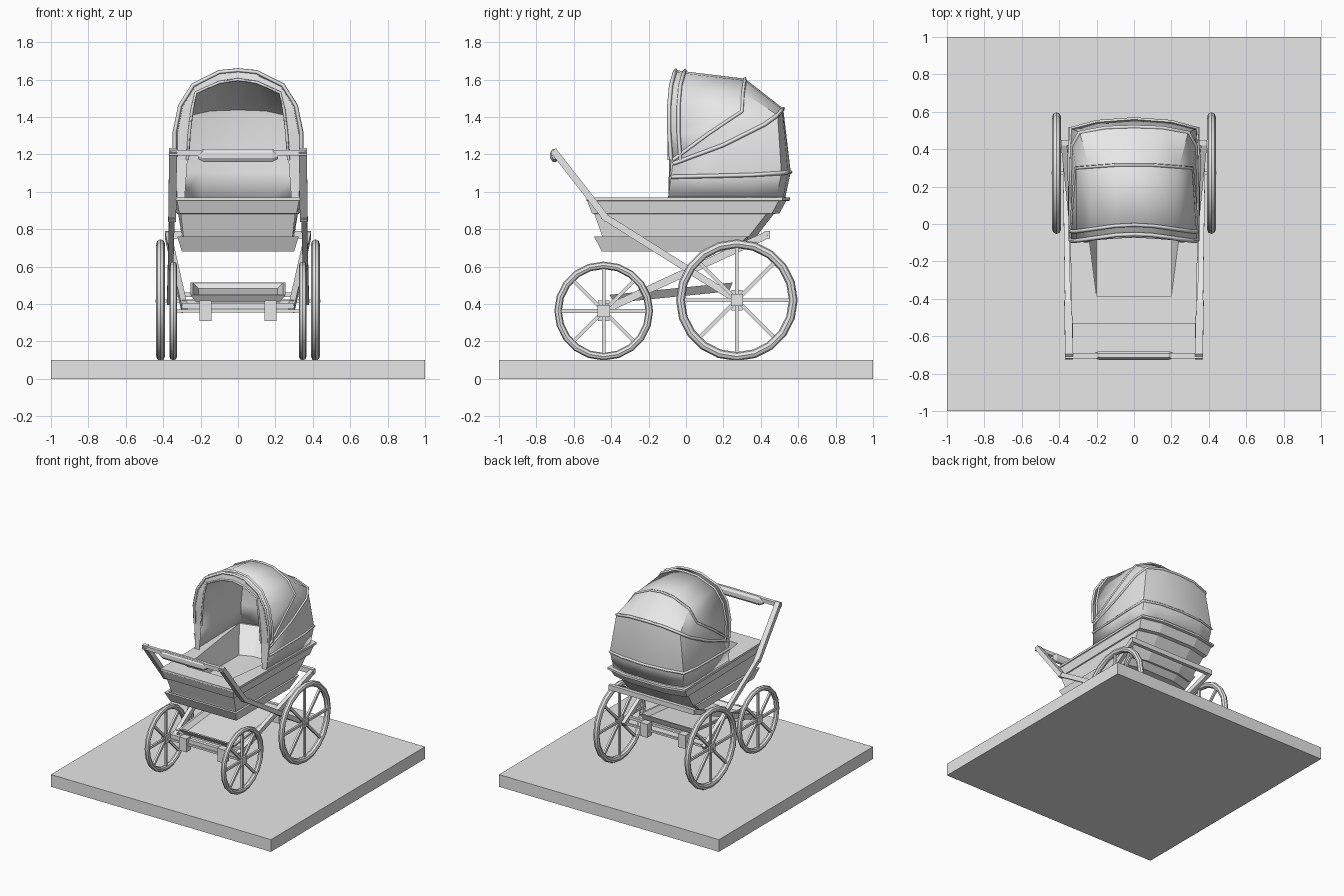
import bpy, bmesh, math
from mathutils import Vector, Matrix

if "Cube" in bpy.data.objects:
    bpy.data.objects.remove(bpy.data.objects["Cube"])

grey = bpy.data.materials.new("light grey")
grey.use_nodes = True
grey.diffuse_color = (0.8, 0.8, 0.8, 1)
grey.node_tree.nodes["Principled BSDF"].inputs["Base Color"].default_value = (0.8, 0.8, 0.8, 1)


def finish(name, bm, smooth=None):
    bmesh.ops.recalc_face_normals(bm, faces=bm.faces)
    me = bpy.data.meshes.new(name)
    bm.to_mesh(me)
    bm.free()
    ob = bpy.data.objects.new(name, me)
    bpy.context.collection.objects.link(ob)
    me.materials.append(grey)
    if smooth:
        bpy.ops.object.select_all(action='DESELECT')
        ob.select_set(True)
        bpy.context.view_layer.objects.active = ob
        bpy.ops.object.shade_smooth_by_angle(angle=math.radians(smooth))
    return ob


def add_box(bm, centre, size):
    bmesh.ops.create_cube(bm, size=1, matrix=Matrix.Translation(centre) @ Matrix.Diagonal((*size, 1)))


def box(name, centre, size):
    bm = bmesh.new()
    add_box(bm, centre, size)
    return finish(name, bm)


def bar(name, p, q, w, h):
    """Rectangular bar from p to q, w wide sideways and h deep."""
    p, q = Vector(p), Vector(q)
    d = (q - p).normalized()
    side = Vector((1, 0, 0)) if abs(d.x) < 0.9 else Vector((0, 1, 0))
    up = d.cross(side).normalized()
    side = up.cross(d)
    rot = Matrix((side, up, d)).transposed().to_4x4()
    bm = bmesh.new()
    bmesh.ops.create_cube(bm, size=1, matrix=Matrix.Translation((p + q) / 2) @ rot
                          @ Matrix.Diagonal((w, h, (q - p).length, 1)))
    return finish(name, bm)


def loft(name, rings, closed=True, caps=True, smooth=None):
    bm = bmesh.new()
    rows = [[bm.verts.new(p) for p in r] for r in rings]
    n = len(rows[0])
    for a, b in zip(rows, rows[1:]):
        for i in range(n if closed else n - 1):
            j = (i + 1) % n
            bm.faces.new((a[i], a[j], b[j], b[i]))
    if caps:
        bm.faces.new(rows[0])
        bm.faces.new(rows[-1])
    return finish(name, bm, smooth)


def hull_ring(wf, wb, y0, y1, z):
    """Horizontal outline: straight front, gently bowed back."""
    return [(-wf, y0, z), (wf, y0, z), (wb, y1 - 0.04, z), (wb * 0.5, y1, z),
            (-wb * 0.5, y1, z), (-wb, y1 - 0.04, z)]


def wheel(name, x, y, z, radius, tube):
    bm = bmesh.new()
    n, m = 20, 8
    centre_r = radius - tube
    grid = []
    for i in range(n):
        a = math.tau * i / n
        grid.append([])
        for j in range(m):
            b = math.tau * j / m
            r = centre_r + tube * math.cos(b)
            grid[-1].append(bm.verts.new((x + tube * math.sin(b), y + r * math.sin(a), z + r * math.cos(a))))
    for i in range(n):
        for j in range(m):
            k, l = (i + 1) % n, (j + 1) % m
            bm.faces.new((grid[i][j], grid[k][j], grid[k][l], grid[i][l]))
    finish(name + "_tyre", bm, 40)
    bm = bmesh.new()
    for i in range(4):
        rot = Matrix.Translation((x, y, z)) @ Matrix.Rotation(i * math.pi / 4, 4, 'X')
        bmesh.ops.create_cube(bm, size=1, matrix=rot @ Matrix.Diagonal((0.016, 0.02, 2 * centre_r, 1)))
    add_box(bm, (x, y, z), (0.04, 0.065, 0.065))
    finish(name + "_spokes_and_hub", bm)


# Ground plate
box("base_plate", (0, 0, 0.05), (2, 2, 0.1))

# Wheels and axles
for side, s in (("left", 1), ("right", -1)):
    wheel("front_wheel_" + side, s * 0.346, -0.44, 0.363, 0.264, 0.02)
    wheel("rear_wheel_" + side, s * 0.414, 0.272, 0.421, 0.325, 0.0235)
bar("front_axle", (-0.36, -0.44, 0.363), (0.36, -0.44, 0.363), 0.016, 0.016)
bar("rear_axle", (-0.44, 0.272, 0.415), (0.44, 0.272, 0.415), 0.016, 0.016)

# Frame, mirrored to both sides
for side, s in (("left", 1), ("right", -1)):
    bar("handle_arm_" + side, (s * 0.347, -0.71, 1.222), (s * 0.352, -0.42, 0.85), 0.042, 0.036)
    bar("handle_brace_" + side, (s * 0.354, -0.445, 0.872), (s * 0.365, 0.29, 0.41), 0.03, 0.036)
    bar("frame_rail_" + side, (s * 0.285, -0.43, 0.372), (s * 0.375, 0.435, 0.77), 0.032, 0.04)
    for end, y, z in (("front", -0.44, 0.365), ("rear", 0.272, 0.42)):
        box(f"{end}_axle_block_{side}", (s * 0.173, y, z), (0.065, 0.06, 0.11))
bar("front_crossbar", (-0.3, -0.43, 0.39), (0.3, -0.43, 0.39), 0.03, 0.03)
bar("middle_crossbar", (-0.3, -0.37, 0.41), (0.3, -0.37, 0.41), 0.025, 0.025)
bar("rear_crossbar", (-0.39, 0.435, 0.77), (0.39, 0.435, 0.77), 0.03, 0.04)
bar("lower_rear_crossbar", (-0.37, 0.23, 0.45), (0.37, 0.23, 0.45), 0.022, 0.022)

# Push handle with a thicker grip
bar("handle_crossbar", (-0.37, -0.705, 1.208), (0.37, -0.705, 1.208), 0.03, 0.03)
grip = []
for x, r in ((-0.215, 0.018), (-0.185, 0.034), (0.185, 0.034), (0.215, 0.018)):
    grip.append([(x, -0.703 + 0.75 * r * math.cos(a), 1.195 + 1.1 * r * math.sin(a))
                 for a in (math.tau * (i + 0.5) / 8 for i in range(8))])
loft("handle_grip", grip)


# Sloping storage tray with flared walls
def tray_ring(w, y0, y1, lift):
    return [(x, y, 0.435 + 0.1 * (y + 0.4) + lift) for x, y in ((-w, y0), (w, y0), (w, y1), (-w, y1))]


loft("storage_tray", [tray_ring(0.22, -0.38, 0.23, -0.03), tray_ring(0.255, -0.41, 0.25, 0.015),
                      tray_ring(0.24, -0.395, 0.235, 0.015), tray_ring(0.21, -0.37, 0.22, -0.015)])

# Flared under-carriage dish
loft("body_support", [hull_ring(0.3, 0.3, -0.45, 0.28, 0.68), hull_ring(0.325, 0.325, -0.492, 0.37, 0.762),
                      hull_ring(0.305, 0.31, -0.47, 0.36, 0.762), hull_ring(0.28, 0.28, -0.43, 0.27, 0.7)])

# Pram body: tapered hull, overhanging band, rim and hollow cavity
loft("pram_body", [
    hull_ring(0.288, 0.295, -0.44, 0.34, 0.72), hull_ring(0.292, 0.3, -0.447, 0.375, 0.76),
    hull_ring(0.306, 0.32, -0.49, 0.47, 0.882), hull_ring(0.314, 0.33, -0.503, 0.5, 0.885),
    hull_ring(0.326, 0.345, -0.528, 0.535, 0.95), hull_ring(0.332, 0.352, -0.532, 0.556, 0.953),
    hull_ring(0.332, 0.352, -0.532, 0.556, 0.97), hull_ring(0.2, 0.31, -0.385, 0.5, 0.97),
    hull_ring(0.2, 0.2, -0.385, 0.34, 0.8)])

# Hood bows as half arches from the side edge to the crown
lip = [(.27, -.09, 1.17), (.26, -.09, 1.32), (.245, -.09, 1.44), (.225, -.08, 1.53), (.1, -.07, 1.585), (0, -.065, 1.60)]
front = [(.338, -.08, 1.17), (.338, -.09, 1.32), (.31, -.09, 1.46), (.24, -.08, 1.57), (.1, -.06, 1.64), (0, -.055, 1.65)]
second = [(.338, -.07, 1.17), (.325, .12, 1.31), (.31, .30, 1.43), (.24, .305, 1.53), (.1, .315, 1.595), (0, .315, 1.605)]
third = [(.338, -.07, 1.15), (.338, .2, 1.25), (.33, .42, 1.36), (.29, .49, 1.41), (.15, .515, 1.44), (0, .52, 1.445)]
fourth = [(.338, -.08, 1.08), (.342, .15, 1.085), (.345, .35, 1.09), (.335, .51, 1.1), (.2, .545, 1.105), (0, .56, 1.105)]
bottom = [(.325, -.095, .965), (.33, .15, .965), (.335, .35, .965), (.32, .485, .965), (.19, .52, .965), (0, .53, .965)]


def arch(half):
    return half + [(-x, y, z) for x, y, z in half[-2::-1]]


hood = loft("hood_canopy", [arch(b) for b in (front, second, third, fourth, bottom)], False, False, 32)
shell = hood.modifiers.new("cloth_thickness", 'SOLIDIFY')
shell.thickness = 0.015
shell.offset = -1
loft("hood_front_lip", [arch(lip), arch(front)], False, False)
for side, s in (("left", 1), ("right", -1)):
    loft("hood_front_post_" + side, [
        [(s * .285, -.095, .965), (s * .325, -.095, .965), (s * .325, -.07, .965), (s * .3, -.07, .965)],
        [(s * .27, -.09, 1.17), (s * .338, -.08, 1.17), (s * .338, -.065, 1.17), (s * .29, -.065, 1.17)]])


# Raised piping on the bows
def piping(name, half, radius):
    cu = bpy.data.curves.new(name, 'CURVE')
    cu.dimensions = '3D'
    cu.bevel_depth = radius
    cu.bevel_resolution = 0
    cu.use_fill_caps = True
    pts = arch(half)
    sp = cu.splines.new('POLY')
    sp.points.add(len(pts) - 1)
    for p, c in zip(sp.points, pts):
        p.co = (*c, 1)
    cu.materials.append(grey)
    bpy.context.collection.objects.link(bpy.data.objects.new(name, cu))


piping("front_bow_piping", front, 0.011)
piping("inner_lip_piping", lip, 0.008)
piping("front_band_piping", [(x, y + 0.05, z - 0.001) for x, y, z in front], 0.01)
piping("second_bow_piping", second, 0.01)
piping("third_bow_piping", third, 0.011)
piping("fourth_bow_piping", fourth, 0.011)
piping("hood_hem", bottom, 0.012)
